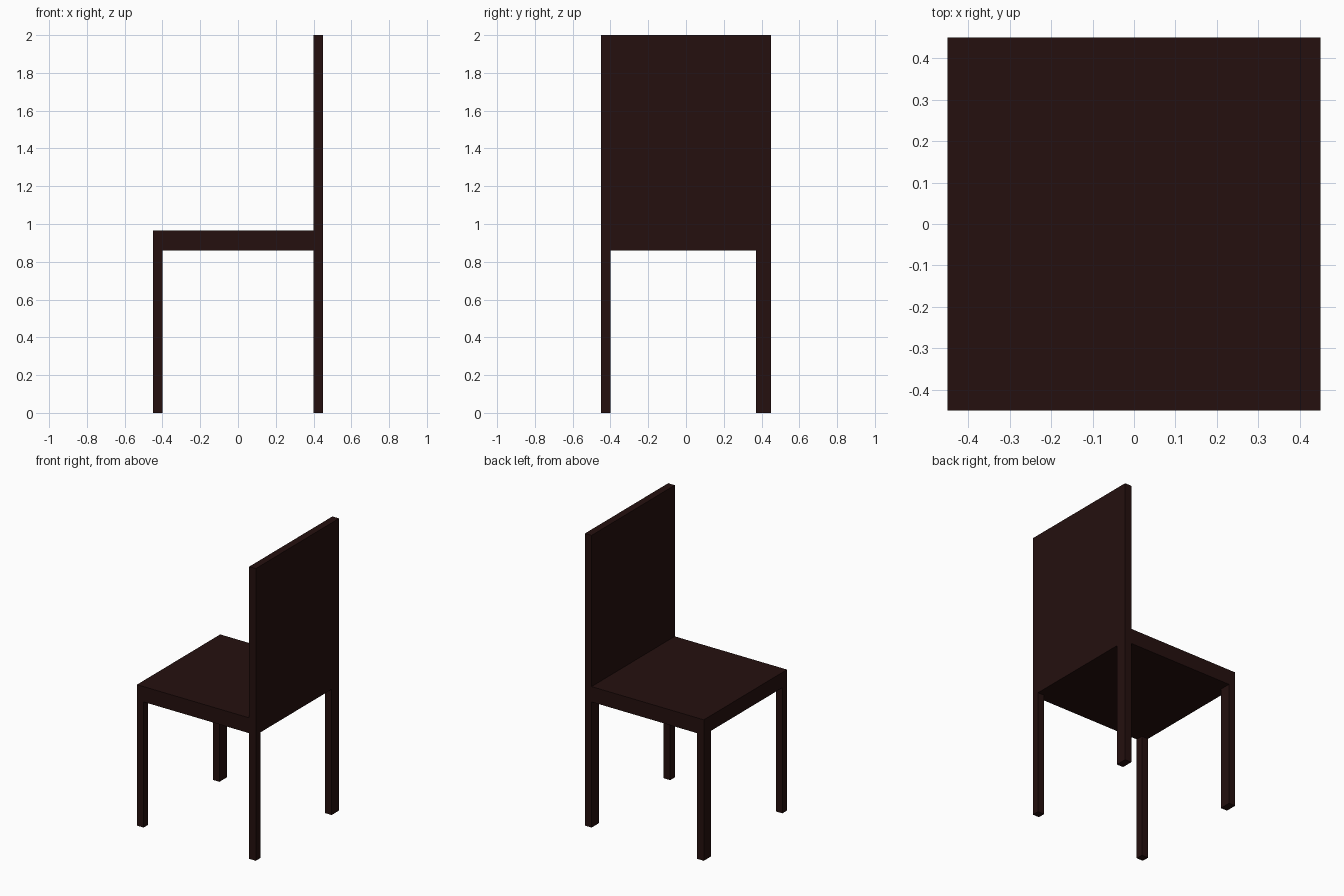
import bpy

if "Cube" in bpy.data.objects:
    bpy.data.objects.remove(bpy.data.objects["Cube"])

# dark wood
wood = bpy.data.materials.new("dark_wood")
wood.diffuse_color = (0.018, 0.005, 0.0045, 1)
wood.use_nodes = True
wood.node_tree.nodes["Principled BSDF"].inputs["Base Color"].default_value = wood.diffuse_color


def box(name, x, y, z):
    """Box spanning the given (min, max) ranges."""
    centre = [(a + b) / 2 for a, b in (x, y, z)]
    bpy.ops.mesh.primitive_cube_add(size=1, location=centre)
    ob = bpy.context.object
    ob.name = name
    ob.scale = [b - a for a, b in (x, y, z)]
    bpy.ops.object.transform_apply(location=False, rotation=False, scale=True)
    ob.data.materials.append(wood)
    return ob


HALF = 0.45
SEAT_LOW, SEAT_TOP, TOP = 0.86, 0.965, 2.0
THICK = 0.05

# seat slab and tall backrest panel on the +x side
box("seat", (-HALF, HALF - THICK), (-HALF, HALF), (SEAT_LOW, SEAT_TOP))
box("backrest", (HALF - THICK, HALF), (-HALF, HALF), (SEAT_LOW, TOP))

# legs: the +y pair is wider than the -y pair
for x_name, x in (("seat_edge", (-HALF, -HALF + THICK)),
                  ("backrest", (HALF - THICK, HALF))):
    for y_name, y in (("narrow", (-HALF, -HALF + 0.05)),
                      ("wide", (HALF - 0.08, HALF))):
        box(f"{x_name}_{y_name}_leg", x, y, (0, SEAT_LOW))
